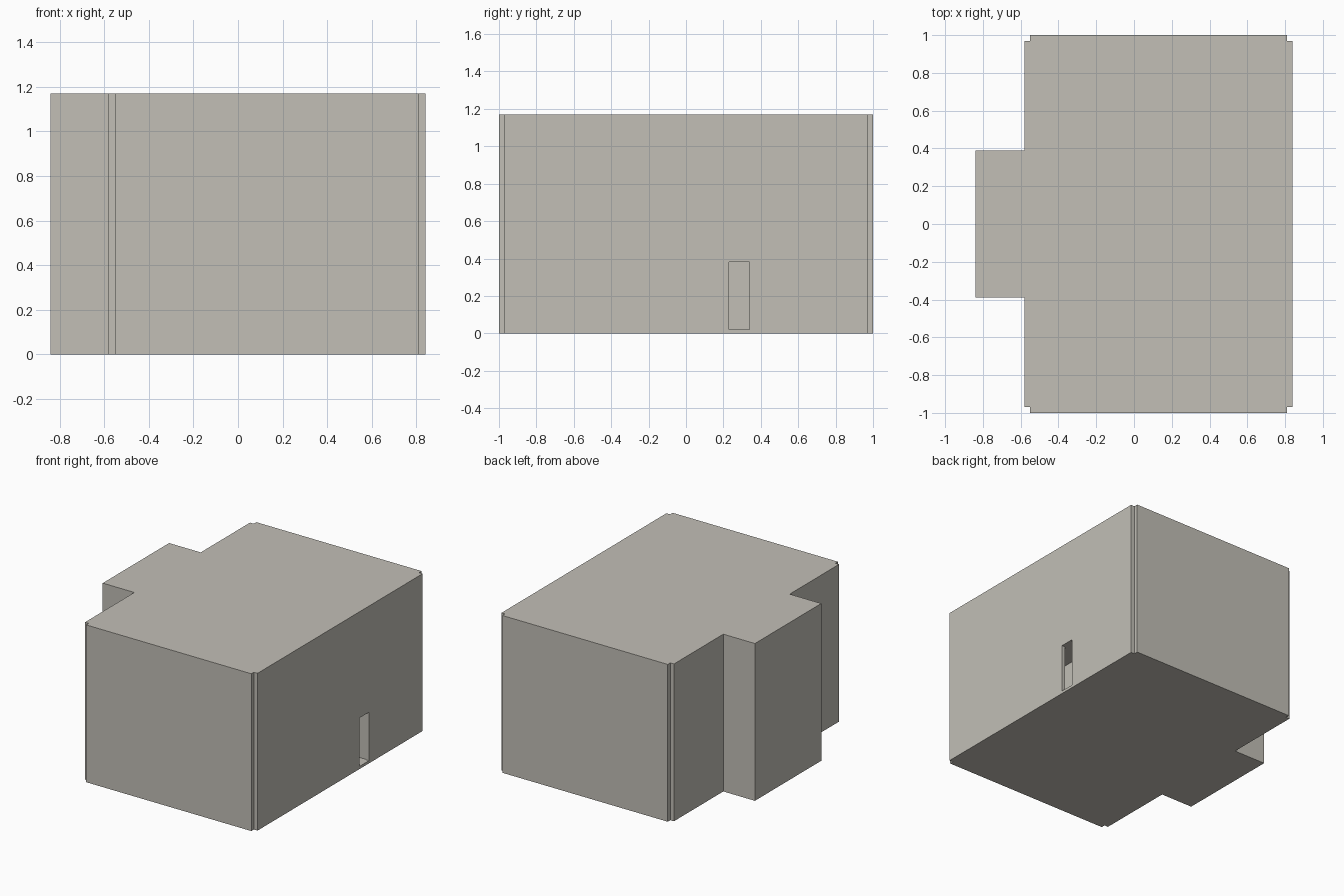
import bpy, bmesh

if "Cube" in bpy.data.objects:
    bpy.data.objects.remove(bpy.data.objects["Cube"])

H = 1.17          # overall height
T = 0.03          # wall thickness
SLAB = 0.02       # floor thickness
STOREYS = 3

concrete = bpy.data.materials.new("warm_grey_concrete")
concrete.diffuse_color = (0.54, 0.52, 0.47, 1)
concrete.use_nodes = True
concrete.node_tree.nodes["Principled BSDF"].inputs["Base Color"].default_value = concrete.diffuse_color


def prism(name, outline, z0, z1):
    """Extrude a flat outline from z0 to z1."""
    bm = bmesh.new()
    base = bm.faces.new([bm.verts.new((x, y, z0)) for x, y in outline])
    top = bmesh.ops.extrude_face_region(bm, geom=[base])["geom"]
    verts = [v for v in top if isinstance(v, bmesh.types.BMVert)]
    bmesh.ops.translate(bm, verts=verts, vec=(0, 0, z1 - z0))
    bmesh.ops.recalc_face_normals(bm, faces=bm.faces)
    mesh = bpy.data.meshes.new(name)
    bm.to_mesh(mesh)
    bm.free()
    mesh.materials.append(concrete)
    obj = bpy.data.objects.new(name, mesh)
    bpy.context.collection.objects.link(obj)
    return obj


def box(name, x0, x1, y0, y1, z0=0, z1=H):
    return prism(name, [(x0, y0), (x1, y0), (x1, y1), (x0, y1)], z0, z1)


# Outer wall panels; they meet edge to edge, leaving notched corners
for side, s in (("front", -1), ("back", 1)):
    box(side + "_wall", -0.55, 0.81, *sorted((s * 0.97, s * 1.0)))
    box("left_wall_" + side, -0.58, -0.55, *sorted((s * 0.39, s * 0.97)))
    box("bay_wall_" + side, -0.81, -0.55, *sorted((s * 0.36, s * 0.39)))
box("bay_end_wall", -0.84, -0.81, -0.39, 0.39)

# Right wall with its doorway
right_wall = box("right_wall", 0.81, 0.84, -0.97, 0.97)
cutter = box("doorway_cutter", 0.75, 0.90, 0.23, 0.34, SLAB, 0.38)
cutter.hide_render = True
cutter.hide_set(True)
cut = right_wall.modifiers.new("doorway", 'BOOLEAN')
cut.operation = 'DIFFERENCE'
cut.solver = 'EXACT'
cut.object = cutter
bpy.context.view_layer.objects.active = right_wall
bpy.ops.object.modifier_apply(modifier=cut.name)
bpy.data.objects.remove(cutter)

# Floors and roof, fitted inside the walls
plan = [(0.81, -0.97), (0.81, 0.97), (-0.55, 0.97), (-0.55, 0.36),
        (-0.81, 0.36), (-0.81, -0.36), (-0.55, -0.36), (-0.55, -0.97)]
for i in range(STOREYS + 1):
    z = i * (H - SLAB) / STOREYS
    name = "roof" if i == STOREYS else f"floor_{i}"
    prism(name, plan, z, z + SLAB)

# Entrance lobby partitions on the ground storey
ceiling = (H - SLAB) / STOREYS
box("lobby_end_partition", 0.64, 0.81, 0.345, 0.365, SLAB, ceiling)
box("lobby_back_partition", 0.62, 0.64, -0.97, 0.365, SLAB, ceiling)
